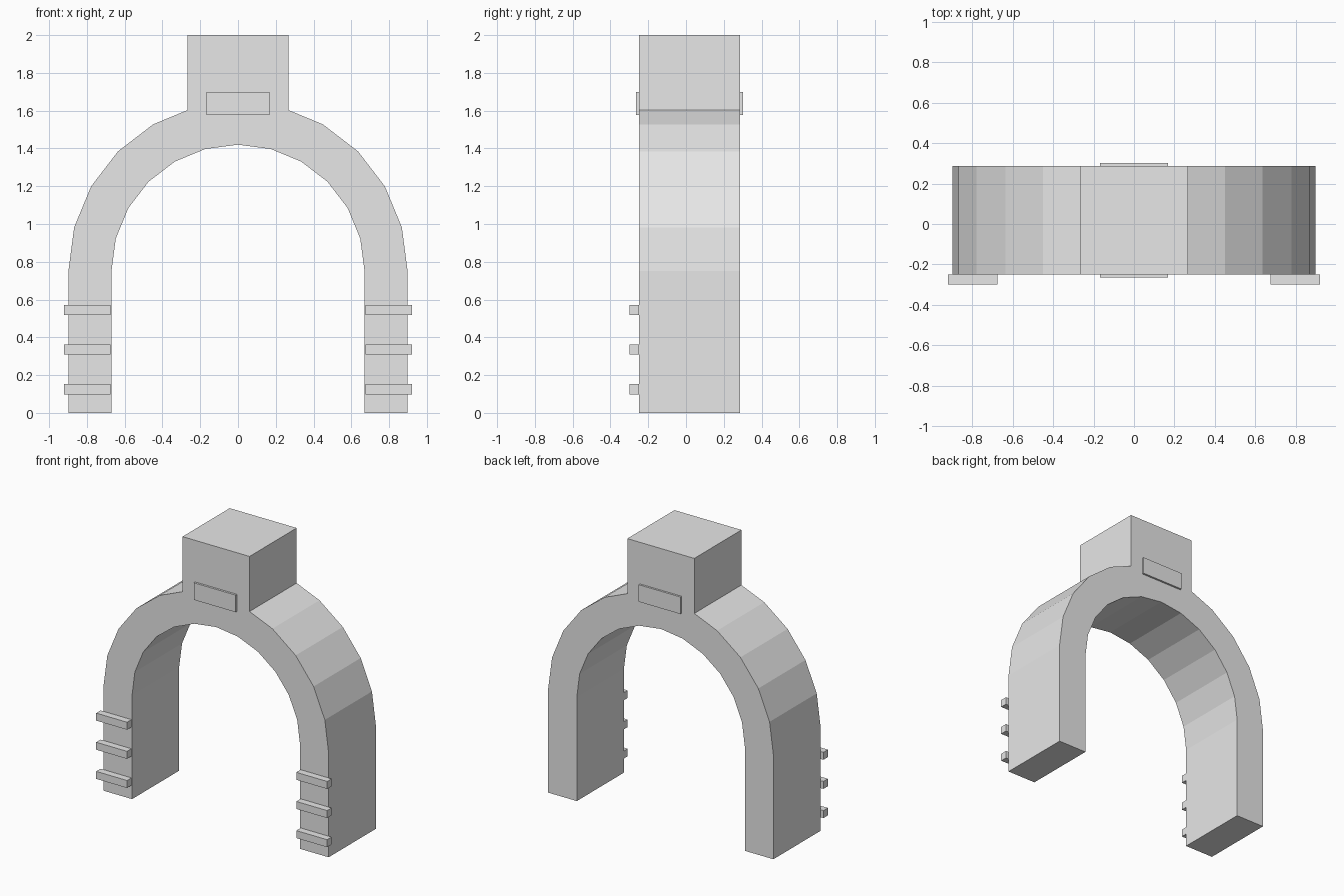
import bpy
import bmesh
from math import sin, cos, radians
from mathutils import Vector

if "Cube" in bpy.data.objects:
    bpy.data.objects.remove(bpy.data.objects["Cube"], do_unlink=True)

# Single plain material
GREY = (0.8, 0.8, 0.8, 1.0)
grey = bpy.data.materials.new("plain grey")
grey.use_nodes = True
grey.diffuse_color = GREY
grey.node_tree.nodes["Principled BSDF"].inputs["Base Color"].default_value = GREY

FRONT, BACK = -0.25, 0.287
OUTER, INNER, SPRING = 0.898, 0.67, 0.75
HALF_BLOCK, SHOULDER, TOP = 0.267, 1.603, 2.0


def extrude_profile(name, points, y0, y1):
    """Extrude an (x, z) outline from y0 to y1."""
    bm = bmesh.new()
    face = bm.faces.new([bm.verts.new((x, y0, z)) for x, z in points])
    result = bmesh.ops.extrude_face_region(bm, geom=[face], use_keep_orig=True)
    moved = [g for g in result["geom"] if isinstance(g, bmesh.types.BMVert)]
    bmesh.ops.translate(bm, verts=moved, vec=Vector((0, y1 - y0, 0)))
    bmesh.ops.recalc_face_normals(bm, faces=bm.faces)
    mesh = bpy.data.meshes.new(name)
    bm.to_mesh(mesh)
    bm.free()
    mesh.materials.append(grey)
    obj = bpy.data.objects.new(name, mesh)
    bpy.context.collection.objects.link(obj)
    return obj


def box(name, x0, x1, y0, y1, z0, z1):
    return extrude_profile(name, [(x0, z0), (x1, z0), (x1, z1), (x0, z1)], y0, y1)


def arc(radius, degrees):
    return [(radius * cos(radians(a)), SPRING + radius * sin(radians(a)))
            for a in degrees]


# Arch with its square top block, as one outline
right_half = [(OUTER, 0)] + arc(OUTER, range(0, 61, 15))
right_half += [(HALF_BLOCK, SHOULDER), (HALF_BLOCK, TOP)]
left_half = [(-x, z) for x, z in reversed(right_half)]
inside = [(-INNER, 0)] + arc(INNER, range(180, -1, -15)) + [(INNER, 0)]
extrude_profile("arch", right_half + left_half + inside, FRONT, BACK)

# Thin plates on the front and back of the block
box("front_plate", -0.167, 0.167, FRONT - 0.015, FRONT, 1.577, 1.7)
box("back_plate", -0.167, 0.167, BACK, BACK + 0.014, 1.577, 1.7)

# Three ribs across the front of each leg
for side, sign in (("left", 1), ("right", -1)):
    for i in range(3):
        z = 0.125 + 0.21 * i
        x0, x1 = sorted((sign * 0.675, sign * 0.921))
        box(f"{side}_leg_rib_{i + 1}", x0, x1, -0.3, FRONT, z - 0.027, z + 0.027)
